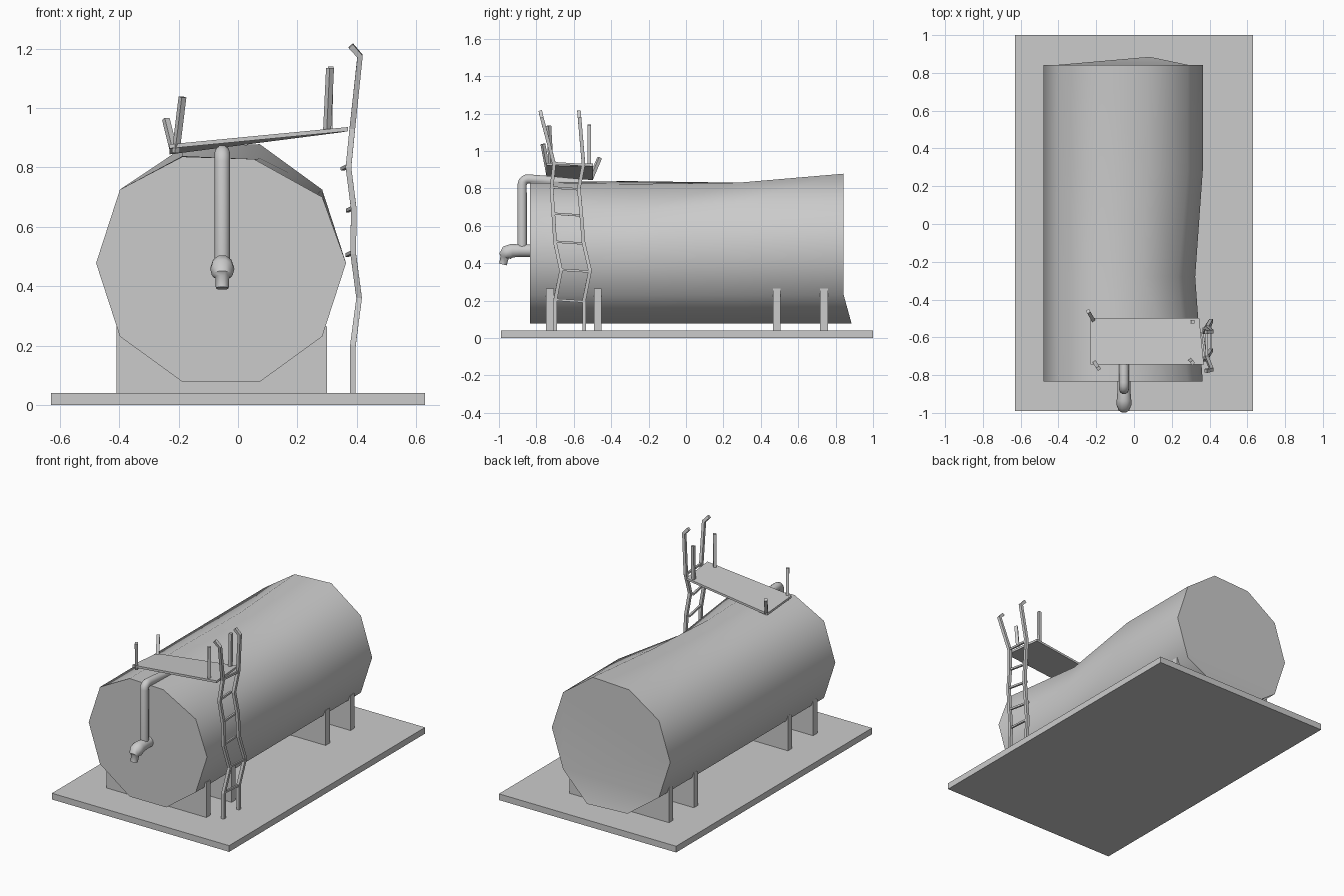
import bpy, bmesh, math

if "Cube" in bpy.data.objects:
    bpy.data.objects.remove(bpy.data.objects["Cube"])


def mesh_object(name, verts, faces, smooth=None):
    me = bpy.data.meshes.new(name)
    me.from_pydata(verts, [], faces)
    bm = bmesh.new()
    bm.from_mesh(me)
    bmesh.ops.recalc_face_normals(bm, faces=bm.faces)
    bm.to_mesh(me)
    bm.free()
    ob = bpy.data.objects.new(name, me)
    bpy.context.collection.objects.link(ob)
    if smooth:
        bpy.ops.object.select_all(action='DESELECT')
        ob.select_set(True)
        bpy.context.view_layer.objects.active = ob
        bpy.ops.object.shade_smooth_by_angle(angle=math.radians(smooth))
    return ob


def loft(name, rings, smooth=None, end_caps=None):
    """Skin between equal rings and cap both ends (last cap may be split)."""
    n = len(rings[0])
    verts = [p for ring in rings for p in ring]
    last = len(verts) - n
    faces = [tuple(range(n))]
    for cap in end_caps or [range(n)]:
        faces.append(tuple(last + i for i in cap))
    for r in range(len(rings) - 1):
        for i in range(n):
            j = (i + 1) % n
            faces.append((r * n + i, r * n + j, (r + 1) * n + j, (r + 1) * n + i))
    return mesh_object(name, verts, faces, smooth)


def sweep(name, points, radius, square=False, radii=None):
    """Round tube or square bar along a path, turned into a mesh."""
    cu = bpy.data.curves.new(name, 'CURVE')
    cu.dimensions = '3D'
    cu.bevel_depth = radius * (math.sqrt(2) if square else 1)
    cu.bevel_resolution = 0 if square else 3
    cu.use_fill_caps = True
    sp = cu.splines.new('POLY')
    sp.points.add(len(points) - 1)
    for k, (pt, p) in enumerate(zip(sp.points, points)):
        pt.co = (*p, 1)
        pt.tilt = math.pi / 4 if square else 0
        pt.radius = radii[k] if radii else 1
    sp.use_smooth = not square
    ob = bpy.data.objects.new(name, cu)
    bpy.context.collection.objects.link(ob)
    bpy.ops.object.select_all(action='DESELECT')
    ob.select_set(True)
    bpy.context.view_layer.objects.active = ob
    bpy.ops.object.convert(target='MESH')
    ob = bpy.context.object
    ob.name = name
    if not square:
        bpy.ops.object.shade_smooth_by_angle(angle=math.radians(50))
    return ob


# Base plate
plate = [(-0.63, -0.99), (0.63, -0.99), (0.63, 1.0), (-0.63, 1.0)]
loft("base_plate", [[(x, y, z) for x, y in plate] for z in (0, 0.04)])

# Dented ten-sided tank: regular rings, then a few corners pushed
CX, CZ, R = -0.057, 0.478, 0.421
rings = []
for y in (-0.834, -0.28, 0.28, 0.843):
    rings.append([[CX + R * math.cos(i * math.pi / 5), y,
                   CZ + R * math.sin(i * math.pi / 5)] for i in range(10)])
dents = {  # (ring, corner): (dx, dy, dz)
    (0, 1): (0, 0, -0.025), (0, 2): (-0.02, 0, -0.05), (0, 3): (0, 0, -0.042),
    (1, 0): (-0.04, 0, 0), (1, 1): (-0.05, 0, -0.045), (1, 2): (-0.03, 0, -0.055),
    (1, 3): (0, 0, -0.04), (2, 2): (0, 0, -0.048), (2, 3): (0, 0, -0.048),
    (3, 3): (0, 0, -0.012), (3, 8): (0.01, 0.042, 0), (3, 7): (0, 0.018, 0)}
for (r, i), d in dents.items():
    for a in range(3):
        rings[r][i][a] += d[a]
loft("tank", rings, 60, end_caps=[(0, 1, 2, 3, 4, 5, 6, 9), (6, 7, 8, 9)])

# Saddle supports cradling the tank
saddle = [(-0.41, 0.001), (0.299, 0.001), (0.299, 0.265), (0.26, 0.25),
          (0.07, 0.09), (-0.185, 0.09), (-0.375, 0.25), (-0.41, 0.265)]
for k, y in enumerate((-0.727, -0.472, 0.485, 0.737)):
    loft(f"saddle_{k}", [[(x, y + s, z) for x, z in saddle] for s in (-0.021, 0.021)])

# Filling pipe from tank top down the front
px = -0.053
pipe = [(px, -0.56, 0.825), (px, -0.75, 0.843), (px, -0.84, 0.85)]
pipe += [(px, -0.846 - 0.03 * math.sin(a), 0.82 + 0.03 * math.cos(a))
         for a in (math.radians(d) for d in (15, 38, 62, 90))]
pipe += [(px, -0.876, 0.48)]
sweep("front_pipe", pipe, 0.026)

# Tap with bent body and narrow spout
sweep("tap", [(px, -0.80, 0.467), (px, -0.89, 0.467), (px, -0.93, 0.467),
              (px, -0.955, 0.458), (px, -0.968, 0.437), (px, -0.970, 0.431),
              (px, -0.979, 0.393)],
      0.035, radii=[1, 1, 1.1, 1.17, 1.0, 0.68, 0.62])

# Sloping, slightly twisted platform
deck = [(-0.23, -0.745, 0.878), (0.37, -0.745, 0.936),
        (0.345, -0.497, 0.932), (-0.23, -0.497, 0.858)]
loft("platform", [[(x, y, z - t) for x, y, z in deck] for t in (0.014, 0)])

# Leaning railing posts
posts = [((-0.21, -0.73, 0.85), (-0.187, -0.765, 1.037)),
         ((-0.215, -0.51, 0.85), (-0.243, -0.462, 0.963)),
         ((0.30, -0.722, 0.925), (0.31, -0.734, 1.135)),
         ((0.308, -0.517, 0.925), (0.312, -0.517, 1.14))]
for k, ends in enumerate(posts):
    sweep(f"post_{k}", ends, 0.0095, square=True)

# Bent ladder rails
profile = [(0.387, 0.001), (0.387, 0.2), (0.408, 0.36), (0.388, 0.51), (0.39, 0.66),
           (0.372, 0.80), (0.385, 0.93), (0.411, 1.175), (0.38, 1.21)]
front_y = (-0.70, -0.70, -0.668, -0.70, -0.709, -0.719, -0.705, -0.77, -0.778)
back_y = (-0.545, -0.545, -0.513, -0.548, -0.56, -0.573, -0.548, -0.569, -0.572)
for side, ys in (("front", front_y), ("back", back_y)):
    sweep(f"ladder_rail_{side}", [(x, y, z) for (x, z), y in zip(profile, ys)],
          0.0095, square=True)

# Ladder rungs, slightly skewed
for k in range(1, 7):
    (x, z) = profile[k]
    sx = 0.0 if k in (1, 2, 6) else 0.02
    sweep(f"rung_{k}", [(x, front_y[k], z + 0.005), (x - sx, back_y[k], z - 0.005)],
          0.006, square=True)
